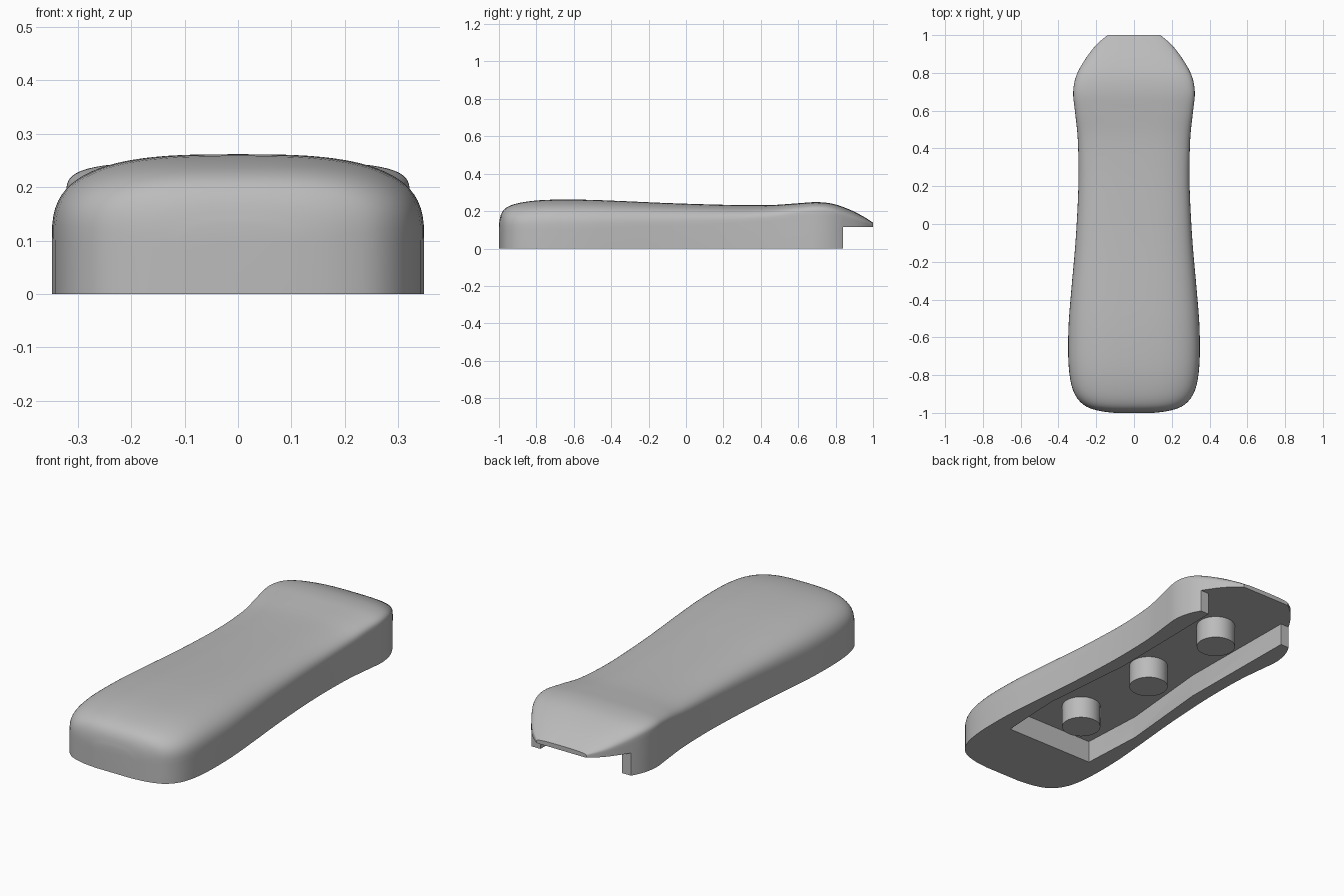
import bpy, bmesh
from math import sin, cos, pi

default = bpy.data.objects.get("Cube")
if default:
    bpy.data.objects.remove(default, do_unlink=True)

grey = bpy.data.materials.new("neutral grey")
grey.use_nodes = True
COLOUR = (0.5, 0.5, 0.5, 1)
grey.diffuse_color = COLOUR
grey.node_tree.nodes["Principled BSDF"].inputs["Base Color"].default_value = COLOUR


def make_object(name, bm):
    bmesh.ops.recalc_face_normals(bm, faces=bm.faces)
    mesh = bpy.data.meshes.new(name)
    bm.to_mesh(mesh)
    bm.free()
    mesh.materials.append(grey)
    obj = bpy.data.objects.new(name, mesh)
    bpy.context.collection.objects.link(obj)
    return obj


def select_only(obj):
    bpy.ops.object.select_all(action='DESELECT')
    obj.select_set(True)
    bpy.context.view_layer.objects.active = obj


def spline(rows, steps):
    """Smooth curve through the rows, each row being a tuple of values."""
    padded = [rows[0]] + rows + [rows[-1]]
    result = []
    for i in range(len(rows) - 1):
        group = list(zip(*padded[i:i + 4]))
        for k in range(steps):
            t = k / steps
            result.append([b + t / 2 * (c - a + t * (2*a - 5*b + 4*c - d + t * (3*(b - c) + d - a)))
                           for a, b, c, d in group])
    return result + [list(rows[-1])]


# Body stations: y, half width, crown height, straight side height, corner squareness
STATIONS = [
    (-1, .1, .13, .08, 3),
    (-.988, .19, .185, .09, 3),
    (-.955, .27, .222, .1, 3),
    (-.88, .323, .246, .1, 3),
    (-.75, .346, .26, .1, 3),
    (-.55, .347, .261, .1, 3),
    (-.35, .332, .254, .11, 3),
    (-.1, .31, .243, .12, 3),
    (.15, .296, .235, .13, 3),
    (.32, .294, .232, .14, 3),
    (.47, .299, .233, .15, 3.3),
    (.6, .313, .242, .17, 3.8),
    (.7, .322, .248, .18, 4),
    (.79, .304, .238, .17, 4),
    (.88, .253, .206, .15, 3.5),
    (.95, .198, .17, .137, 3),
    (1, .14, .138, .125, 3),
]
ARC = 40


def section(bm, y, width, height, side, power):
    points = [(width, 0)]
    for i in range(ARC + 1):
        c, s = cos(pi * i / ARC), abs(sin(pi * i / ARC))
        x = width * abs(c) ** (2 / power) * (1 if c > 0 else -1)
        points.append((x, side + (height - side) * s ** (2 / power)))
    points.append((-width, 0))
    return [bm.verts.new((x, y, z)) for x, z in points]


# Lofted body
bm = bmesh.new()
rings = [section(bm, *row) for row in spline(STATIONS, 4)]
for first, second in zip(rings, rings[1:]):
    for i in range(len(first)):
        j = (i + 1) % len(first)
        bm.faces.new((first[i], first[j], second[j], second[i]))
bm.faces.new(rings[0])
bm.faces.new(rings[-1])
body = make_object("body_shell", bm)

# Underside recess, open at the back and stepped below the nose
CEILING = .115
half = [(.25, -.64), (.267, -.31), (.222, .18), (.23, .84), (.6, .84), (.6, 1.2)]
outline = half + [(-x, y) for x, y in reversed(half)]
bm = bmesh.new()
base = bm.faces.new([bm.verts.new((x, y, -.1)) for x, y in outline])
top = bmesh.ops.extrude_face_region(bm, geom=[base])["geom"]
for v in top:
    if isinstance(v, bmesh.types.BMVert):
        v.co.z = CEILING
cutter = make_object("recess_cutter", bm)
cutter.hide_render = True

cut = body.modifiers.new("recess", 'BOOLEAN')
cut.operation = 'DIFFERENCE'
cut.solver = 'EXACT'
cut.object = cutter
select_only(body)
bpy.ops.object.modifier_apply(modifier=cut.name)
bpy.data.objects.remove(cutter, do_unlink=True)
select_only(body)
bpy.ops.object.shade_smooth_by_angle(angle=pi / 5)

# Round pegs under the ceiling
for name, y in (("front_peg", -.4), ("middle_peg", .11), ("back_peg", .62)):
    bpy.ops.mesh.primitive_cylinder_add(vertices=48, radius=.093, depth=CEILING + .01,
                                        location=(0, y, (CEILING + .01) / 2))
    peg = bpy.context.object
    peg.name = name
    peg.data.materials.append(grey)
    bpy.ops.object.shade_smooth_by_angle(angle=pi / 5)
